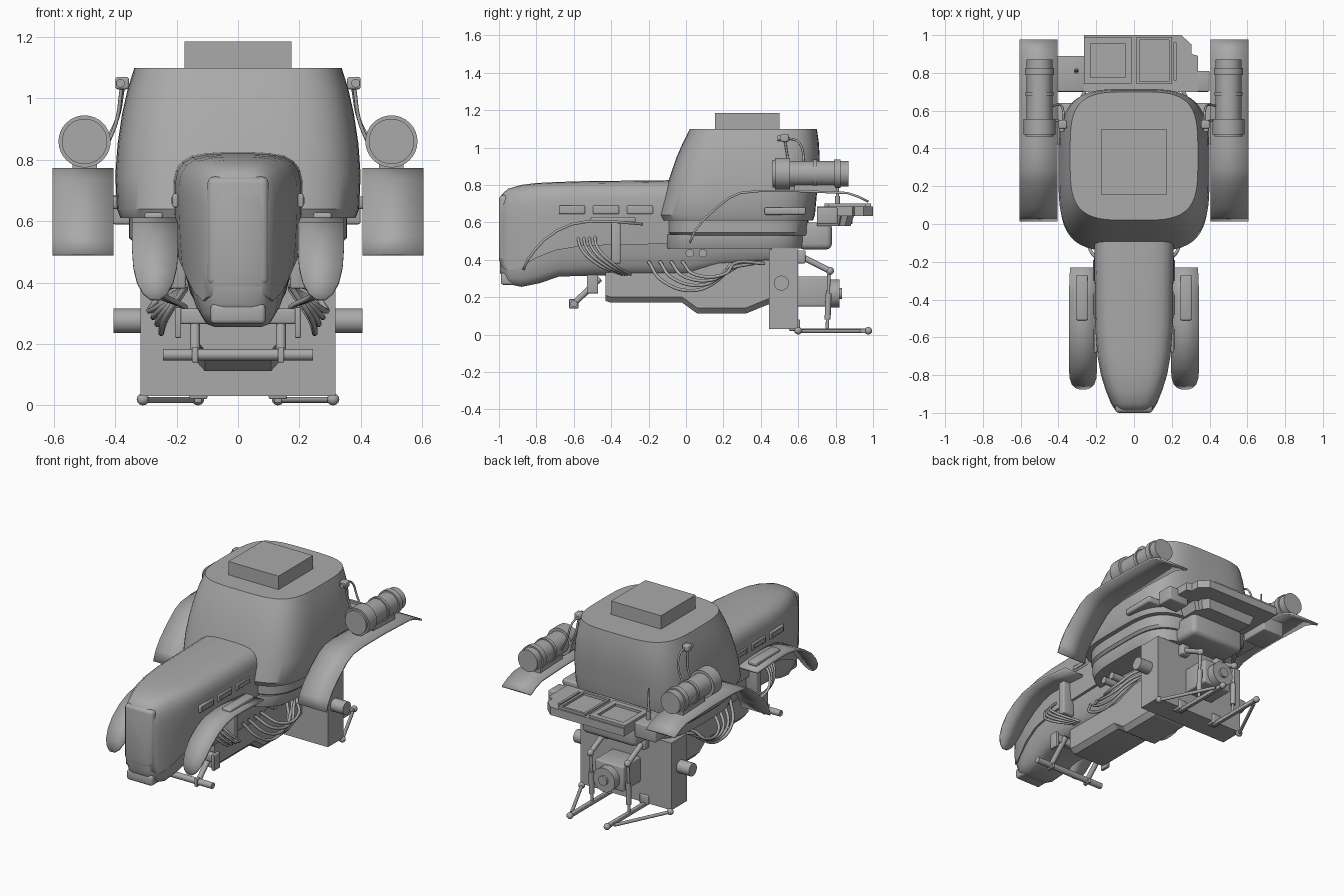
import bpy, bmesh, math
from mathutils import Vector

cube = bpy.data.objects.get("Cube")
if cube:
    bpy.data.objects.remove(cube)

grey = bpy.data.materials.new("plain_grey")
grey.use_nodes = True
grey.diffuse_color = (0.4, 0.4, 0.4, 1)
for node in grey.node_tree.nodes:
    if node.type == 'BSDF_PRINCIPLED':
        node.inputs["Base Color"].default_value = (0.4, 0.4, 0.4, 1)
        node.inputs["Roughness"].default_value = 0.6


def finish(name, bm, pair=False, angle=35):
    bmesh.ops.recalc_face_normals(bm, faces=bm.faces)
    me = bpy.data.meshes.new(name)
    bm.to_mesh(me)
    bm.free()
    me.materials.append(grey)
    me.shade_smooth()
    me.set_sharp_from_angle(angle=math.radians(angle))
    ob = bpy.data.objects.new(name, me)
    bpy.context.scene.collection.objects.link(ob)
    if pair:
        m = ob.modifiers.new("Mirror", 'MIRROR')
        m.use_mirror_merge = False
    return ob


def box(name, x, y, z, bevel=0, pair=False):
    bm = bmesh.new()
    bmesh.ops.create_cube(bm, size=1)
    for v in bm.verts:
        v.co = [r[0] + (c + .5) * (r[1] - r[0]) for c, r in zip(v.co, (x, y, z))]
    if bevel:
        bmesh.ops.bevel(bm, geom=bm.edges[:], offset=bevel, segments=3,
                        profile=0.5, affect='EDGES')
    return finish(name, bm, pair)


def rod(name, a, b, r, r2=None, pair=False, sides=24):
    a, b = Vector(a), Vector(b)
    bm = bmesh.new()
    bmesh.ops.create_cone(bm, cap_ends=True, segments=sides, radius1=r,
                          radius2=r if r2 is None else r2, depth=(b - a).length)
    turn = (b - a).to_track_quat('Z', 'Y')
    for v in bm.verts:
        v.co = turn @ v.co + (a + b) / 2
    return finish(name, bm, pair)


def ball(name, p, r, pair=True):
    bm = bmesh.new()
    bmesh.ops.create_uvsphere(bm, u_segments=16, v_segments=10, radius=r)
    bmesh.ops.translate(bm, verts=bm.verts, vec=p)
    return finish(name, bm, pair)


def loft(name, rings, angle=35, pair=False):
    bm = bmesh.new()
    rows = [[bm.verts.new(p) for p in ring] for ring in rings]
    n = len(rows[0])
    for r0, r1 in zip(rows, rows[1:]):
        for i in range(n):
            j = (i + 1) % n
            bm.faces.new((r0[i], r0[j], r1[j], r1[i]))
    bm.faces.new(rows[0])
    bm.faces.new(rows[-1][::-1])
    return finish(name, bm, pair, angle)


def rounded_ring(z, hx, y0, y1, power=3.8, n=64):
    ring = []
    for i in range(n):
        t = math.tau * (i + .5) / n
        c, s = math.cos(t), math.sin(t)
        x = math.copysign(abs(c) ** (2 / power), c) * hx
        y = math.copysign(abs(s) ** (2 / power), s) * (y1 - y0) / 2
        ring.append((x, (y0 + y1) / 2 + y, z))
    return ring


def section(half, y, w, top, bottom):
    pts = half + [(-u, v) for u, v in reversed(half)]
    return [(u * w, y, bottom + v * (top - bottom)) for u, v in pts]


def fender(name, path, x0, x1, thick):
    # path entries: y, z, corner inset
    bm = bmesh.new()
    rows = [[bm.verts.new((x0 + k, y, z)), bm.verts.new((x1 - k, y, z))] for y, z, k in path]
    for a, b in zip(rows, rows[1:]):
        bm.faces.new((a[0], a[1], b[1], b[0]))
    ob = finish(name, bm, True, 50)
    m = ob.modifiers.new("Solidify", 'SOLIDIFY')
    m.thickness = thick
    m.offset = 0
    return ob


def hose(name, pts, r):
    for side, s in (("left", 1), ("right", -1)):
        cu = bpy.data.curves.new(name, 'CURVE')
        cu.dimensions = '3D'
        cu.bevel_depth = r
        cu.bevel_resolution = 2
        cu.resolution_u = 8
        sp = cu.splines.new('BEZIER')
        sp.bezier_points.add(len(pts) - 1)
        for bp, p in zip(sp.bezier_points, pts):
            bp.co = (p[0] * s, p[1], p[2])
            bp.handle_left_type = bp.handle_right_type = 'AUTO'
        cu.materials.append(grey)
        ob = bpy.data.objects.new(name + "_" + side, cu)
        bpy.context.scene.collection.objects.link(ob)


# Cabin, its stepped skirt and roof box
loft("cabin", [rounded_ring(*r) for r in (
    (.61, .383, -.13, .68), (.64, .395, -.145, .69), (.75, .40, -.115, .70),
    (.85, .393, -.085, .71), (.95, .378, -.05, .715), (1.03, .36, -.015, .71),
    (1.1, .338, .02, .70))])
loft("cabin_skirt", [rounded_ring(*r) for r in (
    (.53, .34, -.09, .65), (.545, .355, -.105, .655), (.615, .355, -.105, .655))])
loft("cabin_floor", [rounded_ring(*r) for r in (
    (.46, .32, -.11, .63), (.50, .335, -.115, .635), (.535, .335, -.115, .635))])
box("roof_box", (-.175, .175), (.155, .50), (1.09, 1.185))

# Hood shell and engine body beneath it
shell = [(0.25, 1), (.5, .99), (.72, .965), (.87, .91), (.96, .83), (1, .72),
         (1, .5), (.97, .2), (.94, 0)]
loft("hood", [section(shell, *s) for s in (
    (-1, .08, .70, .40), (-.985, .10, .75, .36), (-.95, .122, .78, .34),
    (-.88, .15, .80, .365), (-.8, .175, .81, .41), (-.7, .193, .815, .45),
    (-.55, .205, .82, .475), (-.1, .21, .825, .485), (.1, .21, .825, .485))], 50)
belly = [(.4, 1), (.93, 1), (.89, .65), (.8, .3), (.68, .07), (.5, 0)]
loft("engine_body", [section(belly, *s) for s in (
    (-.995, .09, .42, .33), (-.95, .12, .37, .27), (-.88, .15, .40, .255),
    (-.78, .17, .43, .275), (-.68, .185, .46, .31), (-.5, .195, .5, .315),
    (0, .195, .5, .31), (.2, .18, .5, .36), (.46, .17, .48, .385))], 50)
box("grille_panel", (-.1, .1), (-1, -.93), (.39, .745), .022)
box("chin_bumper", (-.09, .09), (-.99, -.88), (.265, .33), .015)
for i in range(3):
    y = -.68 + i * .182
    box(f"hood_vent_{i + 1}", (.195, .213), (y, y + .14), (.645, .69), .006, True)
    box(f"hood_vent_slot_{i + 1}", (.2, .218), (y + .015, y + .125), (.657, .678), 0, True)

# Front fenders with raised plates and struts
fender("front_fender", [(-.23, .59, .006), (-.38, .603, 0), (-.52, .605, 0),
       (-.61, .59, 0), (-.69, .555, 0), (-.76, .505, 0), (-.81, .45, .004),
       (-.845, .40, .016), (-.862, .365, .035), (-.87, .345, .06)], .195, .345, .014)
box("fender_plate", (.245, .305), (-.51, -.27), (.60, .628), .008, True)
box("fender_strut", (.17, .25), (-.40, -.35), (.38, .60), .008, True)

# Rear fenders
fender("rear_fender", [(.02, .49, 0), (.045, .55, 0), (.09, .61, 0), (.16, .675, 0),
       (.23, .73, 0), (.29, .757, 0), (.39, .767, 0), (.6, .767, 0), (.86, .757, 0),
       (.92, .738, 0), (.975, .71, 0)], .405, .605, .012)
box("fender_mount", (.3, .42), (.42, .64), (.64, .68), .01, True)

# Side canisters on the rear fenders
for part, y0, y1, r in (("body", .48, .87, .068), ("front_ring", .475, .555, .085),
                        ("middle_ring", .68, .70, .075), ("rear_ring", .79, .825, .077),
                        ("front_lens", .462, .48, .074)):
    rod("canister_" + part, (.5, y0, .86), (.5, y1, .86), r, pair=True, sides=32)
box("canister_foot", (.46, .54), (.58, .8), (.765, .80), 0, True)

# Corner lamps with cables
box("corner_lamp", (.355, .40), (.505, .55), (1.03, 1.07), .008, True)
rod("lamp_lens", (.383, .49, 1.05), (.383, .51, 1.05), .014, pair=True)
hose("lamp_cable", [(.37, .54, 1.05), (.375, .60, 1.03), (.395, .63, .93), (.45, .62, .83)], .006)
hose("lamp_stay", [(.38, .53, 1.03), (.395, .545, .93), (.43, .55, .84)], .006)

# Rear shelf
outline = [(-.265, .70), (.34, .70), (.34, .89), (.305, .90), (.305, .95), (.25, 1), (-.265, 1)]
loft("rear_shelf", [[(x, y, z) for x, y in outline] for z in (.635, .685)])
loft("shelf_underside", [[(x * k, .7 + (y - .7) * k, z) for x, y in outline]
                         for k, z in ((.6, .58), (.66, .635))])
box("shelf_wing", (-.41, -.26), (.70, .89), (.59, .685), .008)
box("shelf_wing_left", (.26, .40), (.70, .81), (.59, .68), .008)
for x0, x1, tag in ((-.265, -.013, "right"), (.013, .2, "left")):
    t = .035 if tag == "right" else .015
    for part, bx, by in (("inner", (x0, x0 + t), (.74, .99)), ("outer", (x1 - t, x1), (.74, .99)),
                         ("front", (x0, x1), (.74, .74 + t)), ("back", (x0, x1), (.99 - t, .99))):
        box(f"tray_{tag}_{part}_rim", bx, by, (.68, .70), 0)
box("shelf_hinge", (.21, .225), (.76, .96), (.68, .70), 0)
rod("antenna_base", (-.305, .81, .68), (-.305, .81, .74), .014)
rod("antenna", (-.305, .81, .74), (-.305, .81, .88), .009, .004)
box("shelf_bracket", (-.19, .19), (.60, .78), (.455, .60), .03)

# Transmission housing, axle and belly pan
box("rear_housing", (-.318, .318), (.445, .60), (.03, .455))
rod("rear_axle", (-.405, .51, .275), (.405, .51, .275), .04, sides=32)
pan = [(-.43, .34), (-.43, .18), (-.40, .17), (-.02, .17), (.06, .112),
       (.32, .112), (.45, .165), (.45, .40)]
loft("belly_pan", [[(x, y, z + lift * (z < .2)) for y, z in pan]
                   for x, lift in ((-.135, .03), (-.108, 0), (.108, 0), (.135, .03))], 20)
for y in (.02, .09):
    rod("side_port", (.15, y, .435), (.25, y, .435), .022, pair=True)

# Front axle bar and bracket
rod("front_bar", (-.245, -.6, .165), (.245, -.6, .165), .019)
rod("front_bar_strut", (.14, -.46, .30), (.14, -.6, .165), .016, pair=True)
box("front_bar_clamp", (.13, .15), (-.625, -.575), (.14, .19), .004, True)
box("front_crossbar", (-.2, .2), (-.52, -.48), (.265, .315), .008)
box("crossbar_end", (.185, .205), (-.53, -.47), (.22, .32), .004, True)

# Rear hitch: drive box, lift arms and lower links
box("drive_box", (-.1, .1), (.59, .77), (.15, .31), .01)
rod("drive_hub", (0, .76, .22), (0, .82, .22), .075, sides=32)
rod("hub_shaft", (0, .80, .22), (0, .835, .22), .03)
box("lift_mount", (.10, .16), (.59, .64), (.38, .45), .01, True)
rod("lift_arm", (.13, .61, .42), (.13, .77, .34), .016, pair=True)
rod("lift_rod", (.13, .765, .345), (.13, .755, .03), .009, pair=True)
rod("lift_rod_sleeve", (.13, .757, .08), (.13, .762, .22), .016, pair=True)
ball("lift_joint", (.13, .77, .34), .021)
box("lower_link", (.118, .142), (.58, .97), (.008, .032), .004, True)
rod("stabilizer", (.31, .60, .018), (.15, .93, .018), .010, pair=True)
ball("link_end", (.13, .975, .02), .02)
ball("stabilizer_end", (.31, .60, .02), .02)
box("link_anchor", (.10, .16), (.55, .61), (.02, .08), .006, True)

# Hoses along both sides
for i in range(4):
    d = i * .03
    hose(f"side_hose_{i + 1}", [(.17, -.2 + d * 2, .39), (.235 + d / 3, -.13 + d * 2, .29 + d / 3),
         (.25 + d / 3, .03 + d * 2, .235 + d), (.23, .17 + d, .29 + d), (.17, .24 + d * 2, .38)], .009)
    hose(f"front_hose_{i + 1}", [(.17, -.58 + d, .54), (.225 + d / 3, -.56 + d, .46),
         (.25 + d / 3, -.48 + d, .38), (.17, -.34 + d / 2, .32)], .008)
